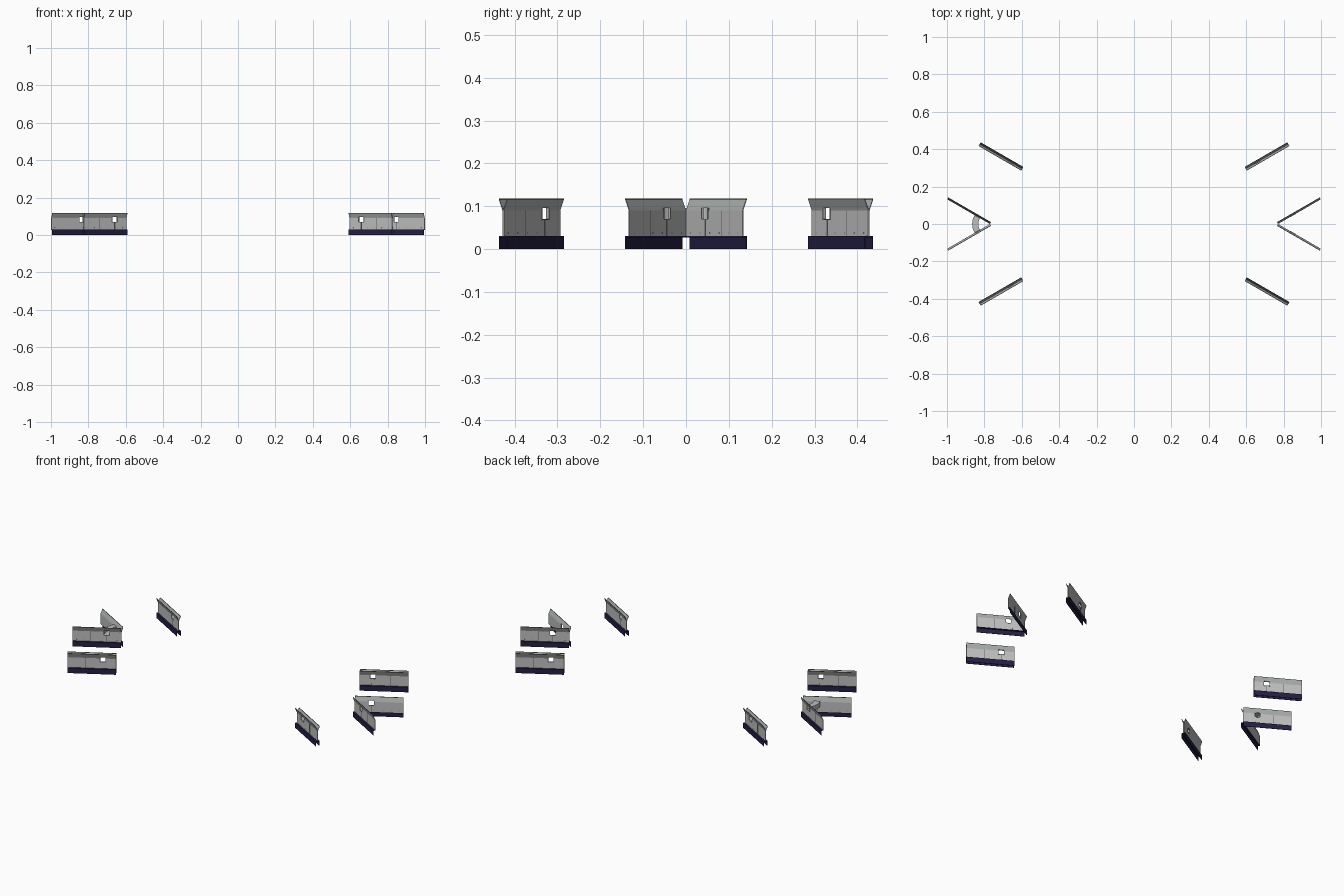
import bpy, bmesh, math
from mathutils import Vector

if "Cube" in bpy.data.objects:
    bpy.data.objects.remove(bpy.data.objects["Cube"])


def material(name, rgb):
    m = bpy.data.materials.new(name)
    m.diffuse_color = (*rgb, 1)
    m.use_nodes = True
    m.node_tree.nodes["Principled BSDF"].inputs["Base Color"].default_value = m.diffuse_color
    return m


WALL = material("light grey", (0.52, 0.52, 0.52))
TRIM = material("green grey", (0.42, 0.45, 0.43))
RIM = material("dark green grey", (0.13, 0.15, 0.135))
NAVY = material("navy", (0.016, 0.014, 0.055))
DARK = material("seam grey", (0.12, 0.12, 0.12))
MATS = [WALL, TRIM, RIM, NAVY, DARK]

LEN = 0.264       # panel length
T = 0.002         # skin thickness
FLARE = 0.0095    # how far base and top step out from the wall
U = Vector((math.cos(math.radians(30)), 0.5, 0))
N = Vector((-0.5, math.cos(math.radians(30)), 0))


def make_object(name, bm):
    bmesh.ops.recalc_face_normals(bm, faces=bm.faces)
    me = bpy.data.meshes.new(name)
    bm.to_mesh(me)
    bm.free()
    for m in MATS:
        me.materials.append(m)
    ob = bpy.data.objects.new(name, me)
    bpy.context.collection.objects.link(ob)
    return ob


class Panel:
    """Collects prisms in panel space (s along, d outward, z up)."""

    def __init__(self, origin, sx, sy):
        self.bm, self.o, self.sx, self.sy = bmesh.new(), Vector(origin), sx, sy

    def point(self, s, d, z):
        p = self.o + U * s + N * d
        return (p.x * self.sx, p.y * self.sy, z)

    def prism(self, prof, s0, s1, mat):
        a = [self.bm.verts.new(self.point(s0, d, z)) for d, z in prof]
        b = [self.bm.verts.new(self.point(s1, d, z)) for d, z in prof]
        n = len(prof)
        faces = [self.bm.faces.new(a), self.bm.faces.new(b[::-1])]
        for i in range(n):
            j = (i + 1) % n
            faces.append(self.bm.faces.new((a[i], b[i], b[j], a[j])))
        for f in faces:
            f.material_index = mat

    def strip(self, side, d0, z0, d1, z1, s0, s1, mat):
        d0, d1, t = d0 * side, d1 * side, T * side
        self.prism([(d0, z0), (d0 + t, z0), (d1 + t, z1), (d1, z1)], s0, s1, mat)

    def skin(self, side, w0, w1):
        zl, zh, zb, zt = 0.068, 0.096, 0.09, 0.118
        mid = FLARE * (zh - zb) / (zt - zb)
        # navy base with ledge
        self.strip(side, FLARE, 0, FLARE, 0.03, 0, LEN, 3)
        self.strip(side, 0, 0.028, FLARE, 0.028, 0, LEN, 3)
        self.prism([(0, 0.027), (FLARE * side, 0.027), (FLARE * side, 0.03),
                    (0, 0.03)], 0, LEN, 3)
        # wall around the window
        for a, b in ((0, w0), (w1, LEN)):
            self.strip(side, 0, 0.03, 0, zb, a, b, 0)
            self.strip(side, 0, zb, mid, zh, a, b, 1)
        self.strip(side, 0, 0.03, 0, zl, w0, w1, 0)
        # sloping top and rim
        self.strip(side, mid, zh, FLARE, zt - 0.003, 0, LEN, 1)
        self.strip(side, FLARE, zt - 0.003, FLARE, zt, 0, LEN, 2)
        # seam, rivets and window frame
        c = (w0 + w1) / 2
        for s, z0, z1 in ((c, 0.03, zl), (0.165, 0.03, zb)):
            self.prism([(-0.0004 * side, z0), (0.0024 * side, z0),
                        (0.0024 * side, z1), (-0.0004 * side, z1)],
                       s - 0.0008, s + 0.0008, 4)
        for i in range(6):
            s = 0.022 + i * 0.044
            self.prism([(-0.0005 * side, 0.036), (0.0025 * side, 0.036),
                        (0.0025 * side, 0.039), (-0.0005 * side, 0.039)],
                       s - 0.0015, s + 0.0015, 4)
        for a, b, z0, z1 in ((w0, w0 + 0.002, zl, zh), (w1 - 0.002, w1, zl, zh),
                             (w0, w1, zl, zl + 0.002)):
            self.prism([(-0.001 * side, z0), (0.004 * side, z0),
                        (0.004 * side, z1), (-0.001 * side, z1)], a, b, 1)


# four corridors, each with a double outer wall and a single inner wall
for sx, xn in ((-1, "left"), (1, "right")):
    for sy, yn in ((-1, "front"), (1, "back")):
        p = Panel((0.597, 0.295, 0), sx, sy)
        for side in (-1, 1):
            p.skin(side, 0.055, 0.089)
        make_object(f"outer_wall_{xn}_{yn}", p.bm)
        p = Panel((0.770, 0.0, 0), sx, sy)
        w = 0.062 if sx < 0 else 0.073
        p.skin(1, w, w + 0.033)
        make_object(f"inner_wall_{xn}_{yn}", p.bm)

# curved duct joining the two left inner-wall windows
bm = bmesh.new()
rings = []
SEG = 12
for i in range(SEG + 1):
    a = math.radians(150 + 60 * i / SEG)
    rings.append([bm.verts.new((-0.770 + r * math.cos(a), r * math.sin(a), z))
                  for r, z in ((0.062, 0.068), (0.095, 0.068),
                               (0.095, 0.096), (0.062, 0.096))])
for a, b in zip(rings, rings[1:]):
    for k in range(4):
        bm.faces.new((a[k], a[(k + 1) % 4], b[(k + 1) % 4], b[k]))
make_object("curved_duct", bm)
